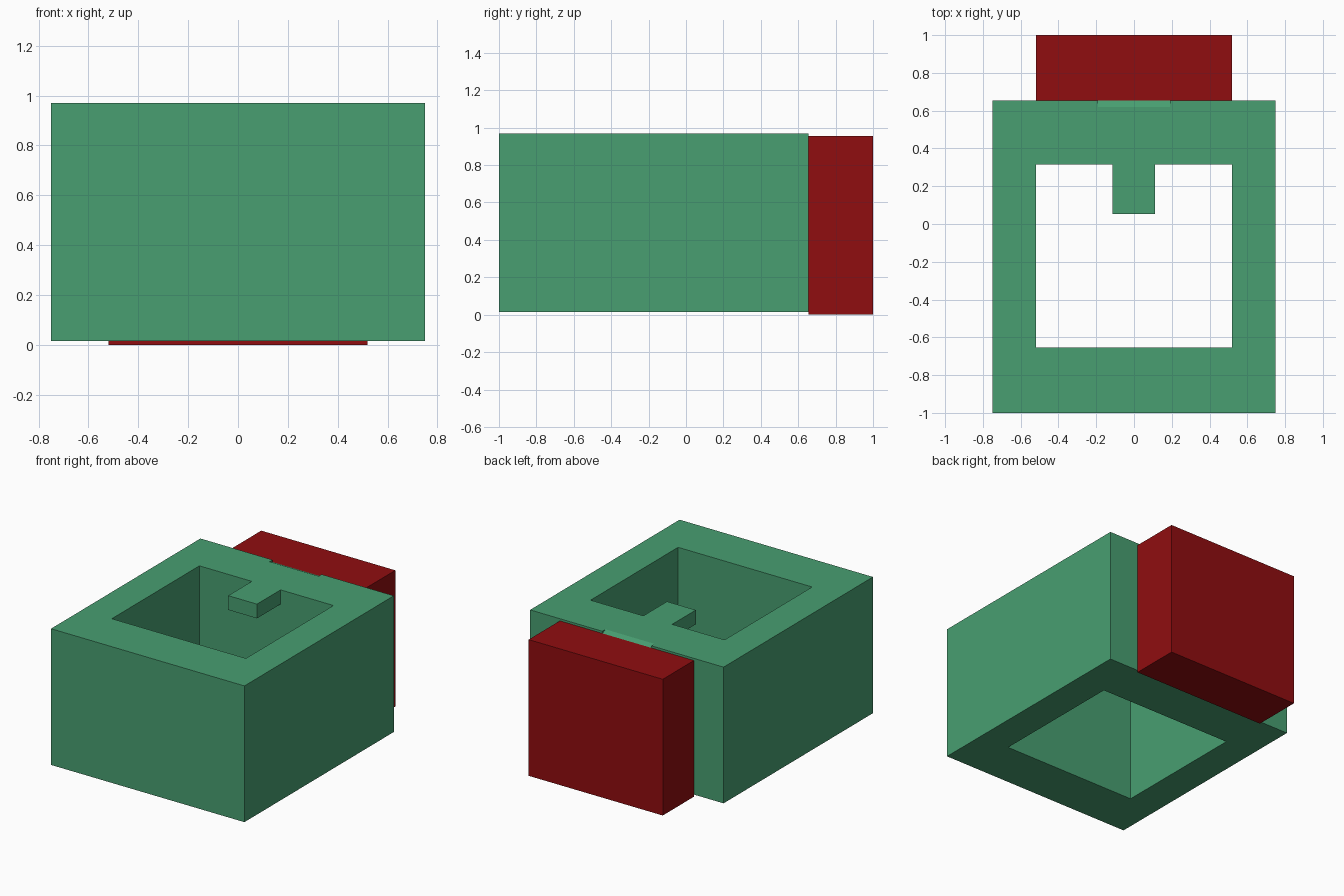
import bpy, bmesh
from mathutils import Vector

if "Cube" in bpy.data.objects:
    bpy.data.objects.remove(bpy.data.objects["Cube"])


def material(name, rgb):
    m = bpy.data.materials.new(name)
    m.diffuse_color = (*rgb, 1)
    m.use_nodes = True
    m.node_tree.nodes["Principled BSDF"].inputs["Base Color"].default_value = m.diffuse_color
    return m


def prism(name, profile, offset, mat=None):
    """Extrude a closed planar profile along an offset vector."""
    bm = bmesh.new()
    face = bm.faces.new([bm.verts.new(p) for p in profile])
    ext = bmesh.ops.extrude_face_region(bm, geom=[face])
    moved = [v for v in ext["geom"] if isinstance(v, bmesh.types.BMVert)]
    bmesh.ops.translate(bm, verts=moved, vec=Vector(offset))
    bmesh.ops.recalc_face_normals(bm, faces=bm.faces)
    mesh = bpy.data.meshes.new(name)
    bm.to_mesh(mesh)
    bm.free()
    ob = bpy.data.objects.new(name, mesh)
    bpy.context.collection.objects.link(ob)
    if mat:
        mesh.materials.append(mat)
    return ob


def box(name, x0, x1, y0, y1, z0, z1, mat=None):
    base = [(x0, y0, z0), (x1, y0, z0), (x1, y1, z0), (x0, y1, z0)]
    return prism(name, base, (0, 0, z1 - z0), mat)


def cut(target, cutter):
    mod = target.modifiers.new(cutter.name, "BOOLEAN")
    mod.operation = "DIFFERENCE"
    mod.solver = "EXACT"
    mod.object = cutter
    cutter.hide_render = True
    cutter.display_type = "WIRE"


green = material("green", (0.065, 0.345, 0.165))
red = material("red", (0.28, 0.004, 0.005))

BOTTOM, TOP, BACK = 0.015, 0.97, 0.655

# Housing: thick-walled open frame
housing = box("housing", -0.75, 0.75, -1, BACK, BOTTOM, TOP, green)
cut(housing, box("cavity_cutter", -0.52, 0.52, -0.655, 0.315, -0.2, 1.2, green))

# Shallow bevel at the rear top edge, sloping down to the rear block
bevel = [(-0.19, 0.62, TOP), (-0.19, 0.69, TOP - 0.03),
         (-0.19, 0.69, TOP + 0.05), (-0.19, 0.62, TOP + 0.05)]
cut(housing, prism("bevel_cutter", bevel, (0.38, 0, 0), green))

# Thin tab reaching into the opening
box("inner_tab", -0.113, 0.11, 0.053, 0.315, TOP - 0.1, TOP, green)

# Red block behind the housing
box("rear_block", -0.52, 0.52, BACK, 1, 0, 0.955, red)
